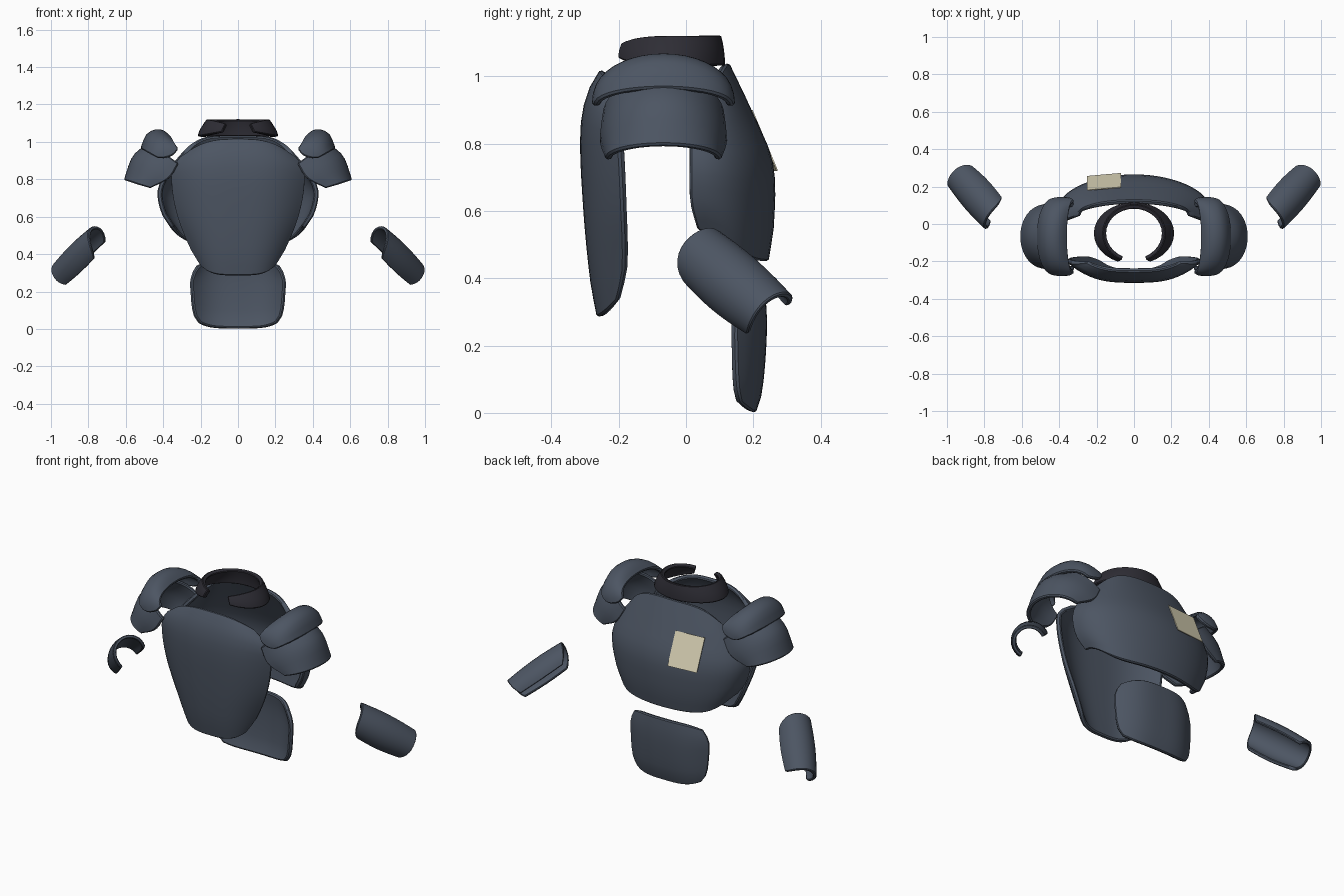
import bpy, bmesh, math
from mathutils import Vector

if "Cube" in bpy.data.objects:
    bpy.data.objects.remove(bpy.data.objects["Cube"])


def material(name, rgb):
    m = bpy.data.materials.new(name)
    m.diffuse_color = (*rgb, 1)
    m.use_nodes = True
    m.node_tree.nodes["Principled BSDF"].inputs["Base Color"].default_value = m.diffuse_color
    return m


STEEL = material("slate_blue", (0.073, 0.091, 0.124))
DARK = material("charcoal", (0.027, 0.026, 0.035))
PAPER = material("pale_parchment", (0.70, 0.65, 0.47))


def curve(keys, t):
    """Smooth interpolation of (t, value, value, ...) keys."""
    for i in range(len(keys) - 1):
        if t <= keys[i + 1][0] + 1e-9:
            break

    def slope(j, c):
        a, b = keys[max(j - 1, 0)], keys[min(j + 1, len(keys) - 1)]
        return (b[c] - a[c]) / (b[0] - a[0])
    k0, k1 = keys[i], keys[i + 1]
    d = k1[0] - k0[0]
    u = (t - k0[0]) / d
    return [(2*u**3 - 3*u*u + 1) * k0[c] + (u**3 - 2*u*u + u) * d * slope(i, c)
            + (3*u*u - 2*u**3) * k1[c] + (u**3 - u*u) * d * slope(i + 1, c)
            for c in range(1, len(k0))]


def shell(name, func, nu, nv, inside, thick, mat, mirror=False, bevel=0.006):
    """Curved plate from func(u in -1..1, v in 0..1), thickened towards a point."""
    bm = bmesh.new()
    grid = [[bm.verts.new(func(2 * i / nu - 1, j / nv)) for i in range(nu + 1)]
            for j in range(nv + 1)]
    for j in range(nv):
        for i in range(nu):
            bm.faces.new((grid[j][i], grid[j][i+1], grid[j+1][i+1], grid[j+1][i]))
    bm.normal_update()
    inside = Vector(inside)
    if sum(f.normal.dot(f.calc_center_median() - inside) for f in bm.faces) < 0:
        bmesh.ops.reverse_faces(bm, faces=bm.faces)
    mesh = bpy.data.meshes.new(name)
    bm.to_mesh(mesh)
    bm.free()
    mesh.materials.append(mat)
    ob = bpy.data.objects.new(name, mesh)
    bpy.context.collection.objects.link(ob)
    s = ob.modifiers.new("thickness", 'SOLIDIFY')
    s.thickness, s.offset = thick, -1
    if bevel:
        b = ob.modifiers.new("edge", 'BEVEL')
        b.width, b.segments, b.limit_method = bevel, 1, 'ANGLE'
        b.angle_limit = math.radians(50)
    if mirror:
        ob.modifiers.new("other_side", 'MIRROR').use_mirror_merge = False
    bpy.ops.object.select_all(action='DESELECT')
    ob.select_set(True)
    bpy.context.view_layer.objects.active = ob
    bpy.ops.object.convert(target='MESH')
    bpy.ops.object.shade_smooth_by_angle(angle=math.radians(35))
    return ob


# Chest plate: keys are (height fraction, half width, middle y, edge y)
CHEST = [(0, .20, -.265, -.205), (.15, .258, -.285, -.185), (.45, .332, -.306, -.19),
         (.75, .36, -.314, -.20), (.9, .335, -.295, -.21), (1, .25, -.255, -.205)]


def chest(u, v):
    w, yc, ye = curve(CHEST, v)
    s = abs(u)
    zb, zt = .285 + .05 * s**4, 1.02 - .06 * s**3
    return (w * u, yc + (ye - yc) * s**3, zb + (zt - zb) * v)


shell("chest_plate", chest, 24, 14, (0, 0, .65), .025, STEEL)

# Back plate, wrapping round the ribs
BACK = [(0, .36, .245, .035), (.2, .41, .262, .014), (.5, .43, .258, .012),
        (.75, .385, .198, .016), (1, .30, .128, .045)]


def back(u, v):
    w, yc, ye = curve(BACK, v)
    a = u * math.pi / 2
    s = abs(math.sin(a))
    zb, zt = .45 + .09 * s**6, 1.04 - .10 * s**4
    return (w * math.sin(a), ye + (yc - ye) * max(math.cos(a), 0)**.85,
            zb + (zt - zb) * v)


shell("back_plate", back, 28, 12, (0, -.05, .7), .025, STEEL)

# Lower back plate
LOWER = [(0, .215, .207, .165), (.15, .243, .225, .155), (.5, .257, .238, .15),
         (.8, .257, .24, .15), (1, .225, .232, .16)]


def lower_back(u, v):
    w, yc, ye = curve(LOWER, v)
    s = abs(u)
    zb, zt = .0 + .03 * s**4, .375 - .035 * s**4
    return (w * u, yc + (ye - yc) * s**3, zb + (zt - zb) * v)


shell("lower_back_plate", lower_back, 20, 8, (0, 0, .2), .025, STEEL)


# Shoulder plates: keys are (fraction, apex x, apex z, end x, end z, half depth)
def shoulder(keys):
    def f(u, v):
        ax, az, ex, ez, hy = curve(keys, v)
        a = u * math.pi / 2
        c = max(math.cos(a), 0)**.9
        return (ex + (ax - ex) * c, -.067 + hy * math.sin(a), ez + (az - ez) * c)
    return f


CAP = [(0, .355, 1.025, .318, .965, .195), (.25, .395, 1.06, .34, .935, .208),
       (.5, .44, 1.067, .37, .92, .212), (.75, .49, 1.04, .40, .913, .212),
       (1, .522, .965, .43, .913, .205)]
GUARD = [(0, .47, 1.0, .318, .885, .18), (.5, .562, .925, .37, .805, .189),
         (1, .61, .797, .47, .752, .172)]
shell("shoulder_cap", shoulder(CAP), 20, 8, (.36, -.067, .85), .022, STEEL, True)
shell("upper_arm_guard", shoulder(GUARD), 20, 7, (.40, -.067, .80), .022, STEEL, True)

# Forearm guards: open troughs along a slanted axis, elbow end rounded
AXIS = Vector((.566, .629, -.534)).normalized()
OUT = Vector((.80, -.27, .53))
OUT = (OUT - AXIS * OUT.dot(AXIS)).normalized()
SIDE = AXIS.cross(OUT)
ARM = Vector((.825, .145, .378))


def forearm(u, v):
    a = math.radians(u * 108 - 12)
    start = -.178 + .06 * abs(u)**3
    end = .18 - .025 * abs(u)**4
    r = .094 + .009 * math.sin(math.pi * v) - .006 * v
    return (ARM + AXIS * (start + (end - start) * v)
            + OUT * (r * math.cos(a)) + SIDE * (r * math.sin(a)))


shell("forearm_guard", forearm, 18, 8, ARM, .018, STEEL, True, .004)


# Collar: open at the front, leaning inwards, with rounded horns
def collar(u, v):
    a = math.pi / 2 + u * math.radians(157)
    fall = .045 * max(0, abs(u) - .6)**2 / .16
    zb, zt = 1.032 + .5 * fall, 1.122 - .5 * fall
    rx = .216 - .05 * v**1.4
    ry = .166 - .012 * v**2
    return (rx * math.cos(a), -.05 + ry * math.sin(a), zb + (zt - zb) * v)


shell("collar", collar, 28, 4, (0, -.05, 1.07), .024, DARK, False, .004)


# Paper note pinned to the back plate
def note(u, v):
    x = -.16 + .09 * u
    return (x, .265 + .008 * u - .075 * v, .72 + .18 * v)


shell("paper_note", note, 2, 2, (-.16, 0, .7), .004, PAPER, False, 0)
